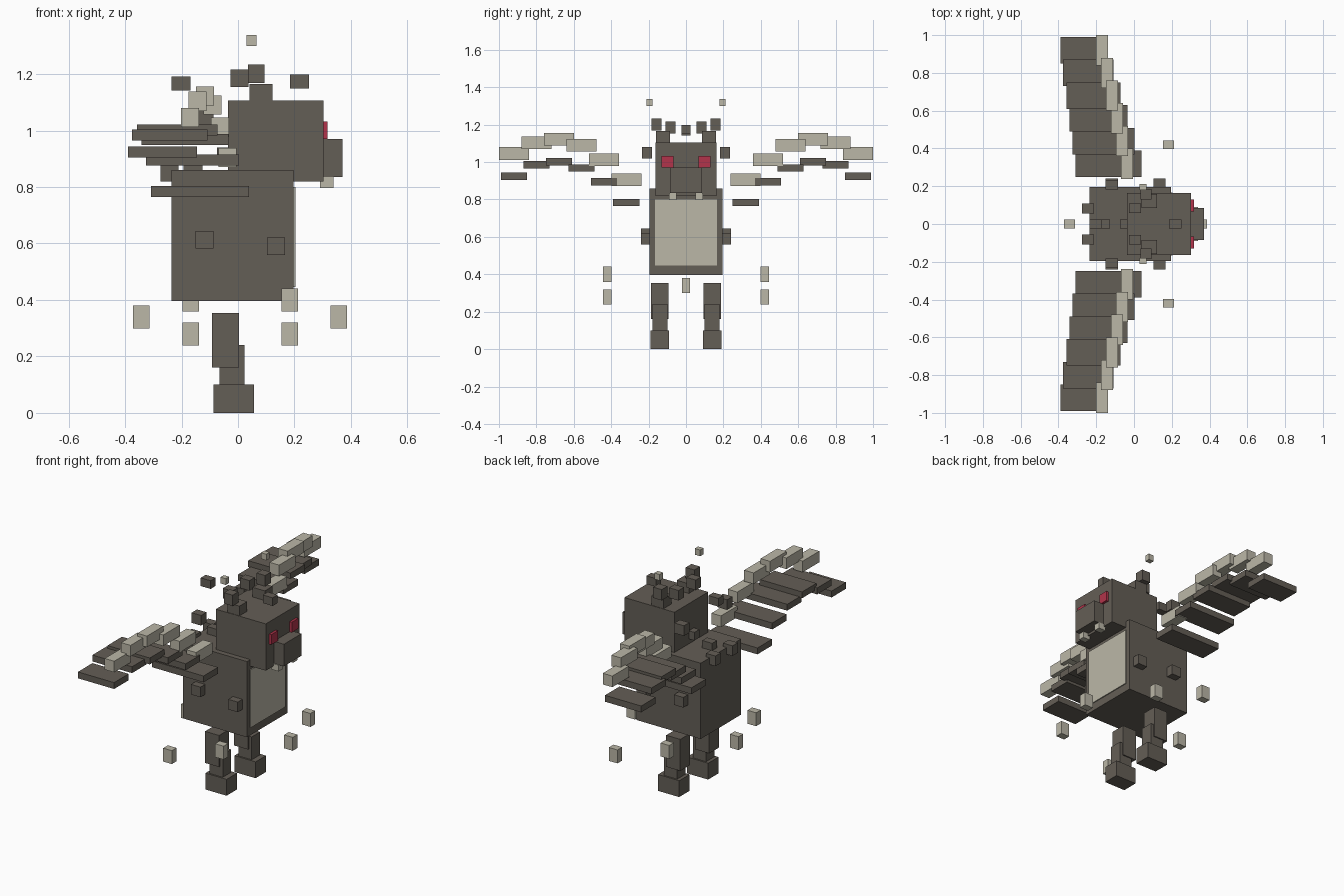
import bpy

default = bpy.data.objects.get("Cube")
if default:
    bpy.data.objects.remove(default, do_unlink=True)


def material(name, r, g, b):
    mat = bpy.data.materials.new(name)
    mat.use_nodes = True
    mat.diffuse_color = (r, g, b, 1)
    mat.node_tree.nodes["Principled BSDF"].inputs["Base Color"].default_value = (r, g, b, 1)
    return mat


DARK = material("dark brown grey", .127, .112, .093)
PALE = material("pale stone", .497, .474, .386)
RED = material("red", .445, .034, .07)


def box(name, mat, x, y, z):
    """Axis-aligned block from (low, high) ranges."""
    bpy.ops.mesh.primitive_cube_add(size=1, location=[sum(r) / 2 for r in (x, y, z)])
    ob = bpy.context.object
    ob.name = name
    ob.scale = [r[1] - r[0] for r in (x, y, z)]
    bpy.ops.object.transform_apply(location=False, rotation=False, scale=True)
    ob.data.materials.append(mat)


def pair(name, mat, x, y, z):
    """The same block on both sides of the body."""
    box(name + "_a", mat, x, y, z)
    box(name + "_b", mat, x, (-y[1], -y[0]), z)


def around(centre, size):
    return (centre - size / 2, centre + size / 2)


# Body and head
box("body", DARK, (-.236, .197), (-.195, .195), (.397, .86))
box("chest_plate", PALE, (.195, .203), (-.167, .167), (.446, .80))
box("head", DARK, (-.036, .302), (-.163, .163), (.82, 1.106))
box("snout", DARK, (.302, .37), (-.085, .085), (.835, .97))
pair("eye", RED, (.30, .317), (.067, .13), (.97, 1.032))
pair("fang", PALE, (.29, .338), (.05, .09), (.797, .835))

# Ears
pair("ear_base", DARK, (.04, .122), (.085, .16), (1.106, 1.165))
pair("ear_tip", DARK, (.035, .093), (.13, .185), (1.168, 1.234))
pair("ear_spark", PALE, (.03, .066), (.18, .212), (1.30, 1.338))

# Fur tufts: centre x, y, z
for x, y, z in [(.006, .083, 1.185), (-.118, .208, 1.05), (-.118, .214, .614),
                (.134, .214, .59), (-.243, .082, .85)]:
    pair("fur_tuft", DARK, around(x, .064), around(y, .052), around(z, .062))
for x, z in [(.218, 1.174), (-.202, 1.166), (-.04, .915), (-.16, .88)]:
    box("crest_tuft", DARK, around(x, .067), around(0, .048), around(z, .05))

# Legs
pair("upper_leg", DARK, (-.092, .003), (.093, .187), (.16, .353))
pair("lower_leg", DARK, (-.066, .023), (.1, .18), (.1, .24))
pair("foot", DARK, (-.087, .056), (.09, .19), (0, .1))

# Wings: bone height, feather height, feather back and front for each segment
segments = [(.905, .784, -.309, .039), (1.012, .895, -.325, .003),
            (1.09, .968, -.342, -.034), (1.122, 1.002, -.358, -.072),
            (1.104, .985, -.376, -.108), (1.046, .924, -.39, -.145)]
for i, (bone_z, feather_z, back, front) in enumerate(segments):
    y = .319 + i * .1202
    pair("wing_bone", PALE, around(-.037 - i * .0265, .064), around(y, .16), around(bone_z, .068))
    pair("wing_feather", DARK, (back, front), around(y, .14), around(feather_z, .039))

# Shards floating round the legs
for x, y, z in [(.357, 0, .34), (-.342, 0, .34), (.183, -.42, .4), (.183, .42, .279),
                (-.167, -.42, .279), (-.167, .42, .4)]:
    box("floating_shard", PALE, around(x, .058), around(y, .045), around(z, .082))
